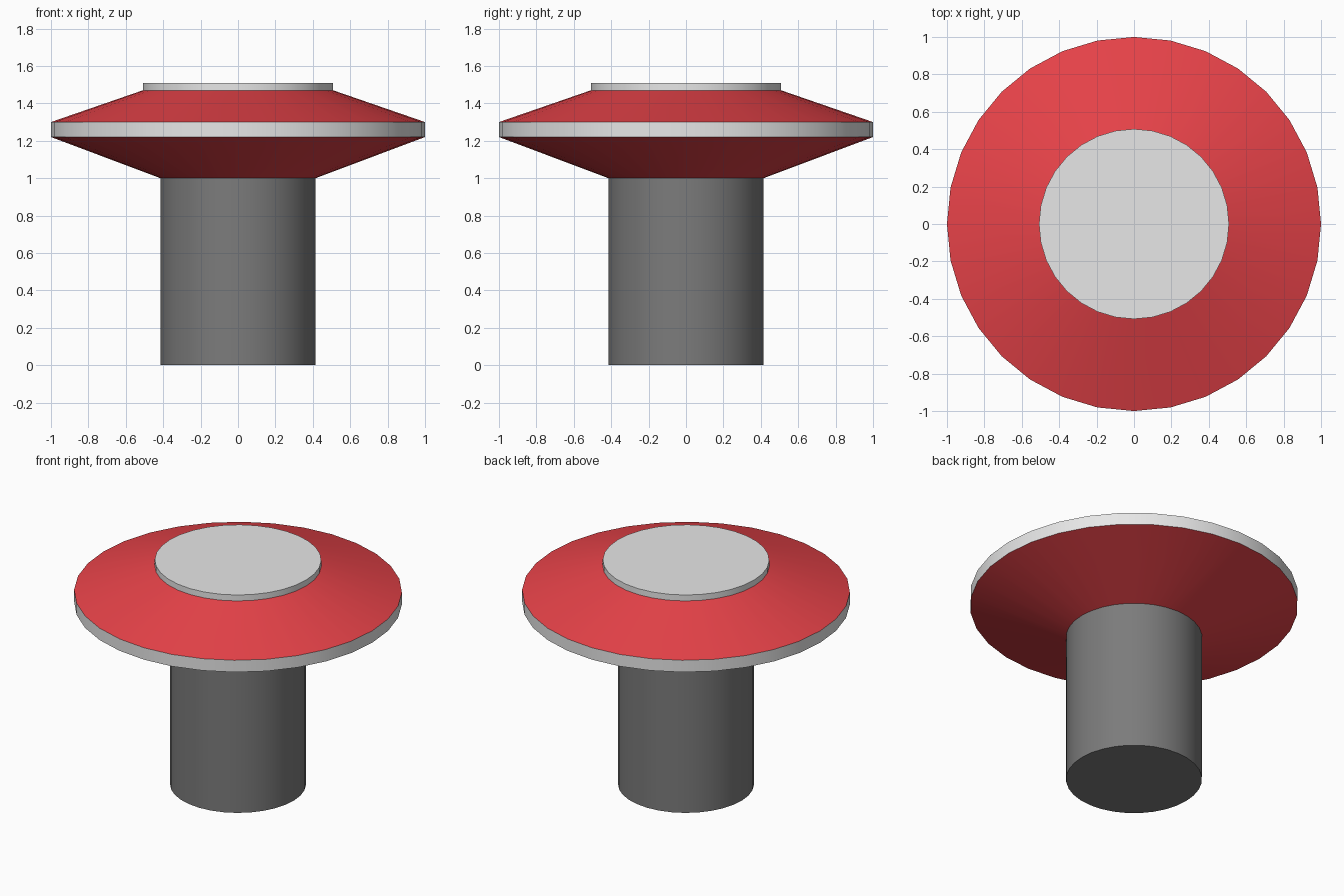
import bpy, bmesh, math

if "Cube" in bpy.data.objects:
    bpy.data.objects.remove(bpy.data.objects["Cube"])

SIDES = 32


def material(name, rgb):
    m = bpy.data.materials.new(name)
    m.diffuse_color = (*rgb, 1.0)
    m.use_nodes = True
    m.node_tree.nodes["Principled BSDF"].inputs["Base Color"].default_value = m.diffuse_color
    return m


red = material("red", (0.80, 0.055, 0.066))
light_grey = material("light grey", (0.80, 0.80, 0.80))
dark_grey = material("dark grey", (0.20, 0.20, 0.20))


def lathe(name, profile, mats, bands, cap_bottom=False, cap_top=False):
    """Turn a (radius, z) profile, listed upwards; bands gives each band's material."""
    bm = bmesh.new()
    rings = []
    for r, z in profile:
        angles = [2 * math.pi * i / SIDES for i in range(SIDES)]
        rings.append([bm.verts.new((r * math.cos(a), r * math.sin(a), z)) for a in angles])
    for low, high, band in zip(rings, rings[1:], bands):
        for i in range(SIDES):
            j = (i + 1) % SIDES
            bm.faces.new((low[i], low[j], high[j], high[i])).material_index = band
    if cap_bottom:
        bm.faces.new(rings[0][::-1]).material_index = bands[0]
    if cap_top:
        bm.faces.new(rings[-1]).material_index = bands[-1]
    mesh = bpy.data.meshes.new(name)
    bm.to_mesh(mesh)
    bm.free()
    for m in mats:
        mesh.materials.append(m)
    ob = bpy.data.objects.new(name, mesh)
    bpy.context.collection.objects.link(ob)
    bpy.ops.object.select_all(action='DESELECT')
    ob.select_set(True)
    bpy.context.view_layer.objects.active = ob
    bpy.ops.object.shade_smooth_by_angle(angle=math.radians(15))
    return ob


# Round stem
lathe("stem", [(0.415, 0), (0.415, 1.0)], [dark_grey], [0], cap_bottom=True)

# Wide head: red slopes, grey rim and raised grey top disc
lathe("head",
      [(0.415, 1.0), (1.0, 1.22), (1.0, 1.30), (0.508, 1.47), (0.508, 1.51)],
      [red, light_grey], [0, 1, 0, 1], cap_top=True)
